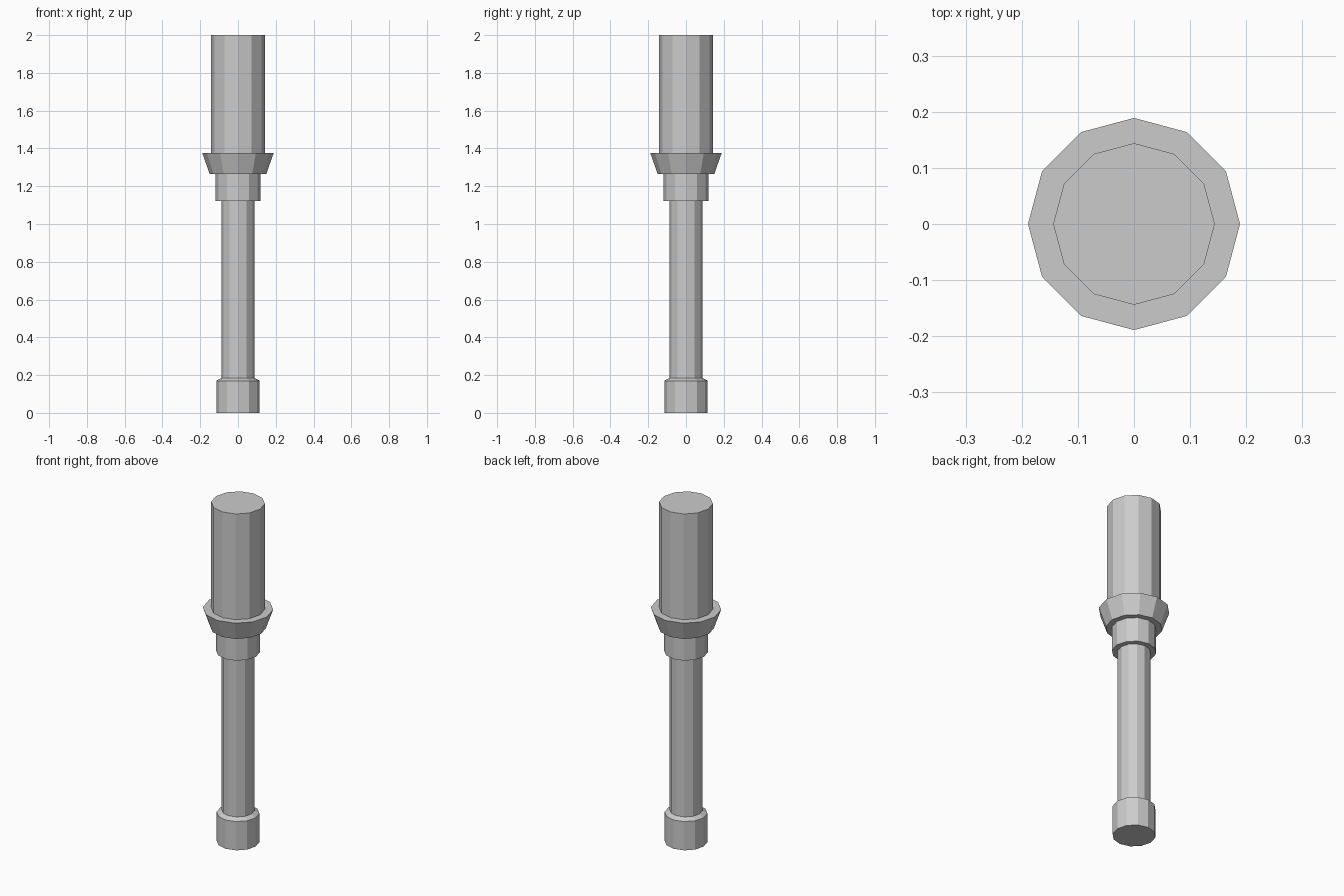
import bpy
import bmesh
from math import cos, sin, tau

if "Cube" in bpy.data.objects:
    bpy.data.objects.remove(bpy.data.objects["Cube"])

SIDES = 12


def lathe(name, profile, cap_bottom=False, cap_top=False):
    """Turn a list of (radius, height) points into a flat-faced 12-sided part."""
    bm = bmesh.new()
    rings = [[bm.verts.new((r * cos(tau * i / SIDES), r * sin(tau * i / SIDES), z))
              for i in range(SIDES)] for r, z in profile]
    for low, high in zip(rings, rings[1:]):
        for i in range(SIDES):
            j = (i + 1) % SIDES
            bm.faces.new((low[i], low[j], high[j], high[i]))
    if cap_bottom:
        bm.faces.new(rings[0][::-1])
    if cap_top:
        bm.faces.new(rings[-1])
    mesh = bpy.data.meshes.new(name)
    bm.to_mesh(mesh)
    bm.free()
    obj = bpy.data.objects.new(name, mesh)
    bpy.context.collection.objects.link(obj)
    return obj


# Pommel with a shallow shoulder up to the grip
lathe("pommel", [(0.115, 0), (0.115, 0.17), (0.088, 0.185)], cap_bottom=True)

# Slim grip
lathe("grip", [(0.088, 0.185), (0.088, 1.122)])

# Sleeve with a flat ledge underneath
lathe("sleeve", [(0.088, 1.122), (0.118, 1.122), (0.118, 1.265)])

# Flared collar with flat ledges below and above
lathe("collar", [(0.118, 1.265), (0.15, 1.265), (0.189, 1.376), (0.144, 1.376)])

# Thick upper barrel
lathe("barrel", [(0.144, 1.376), (0.144, 2.0)], cap_top=True)
